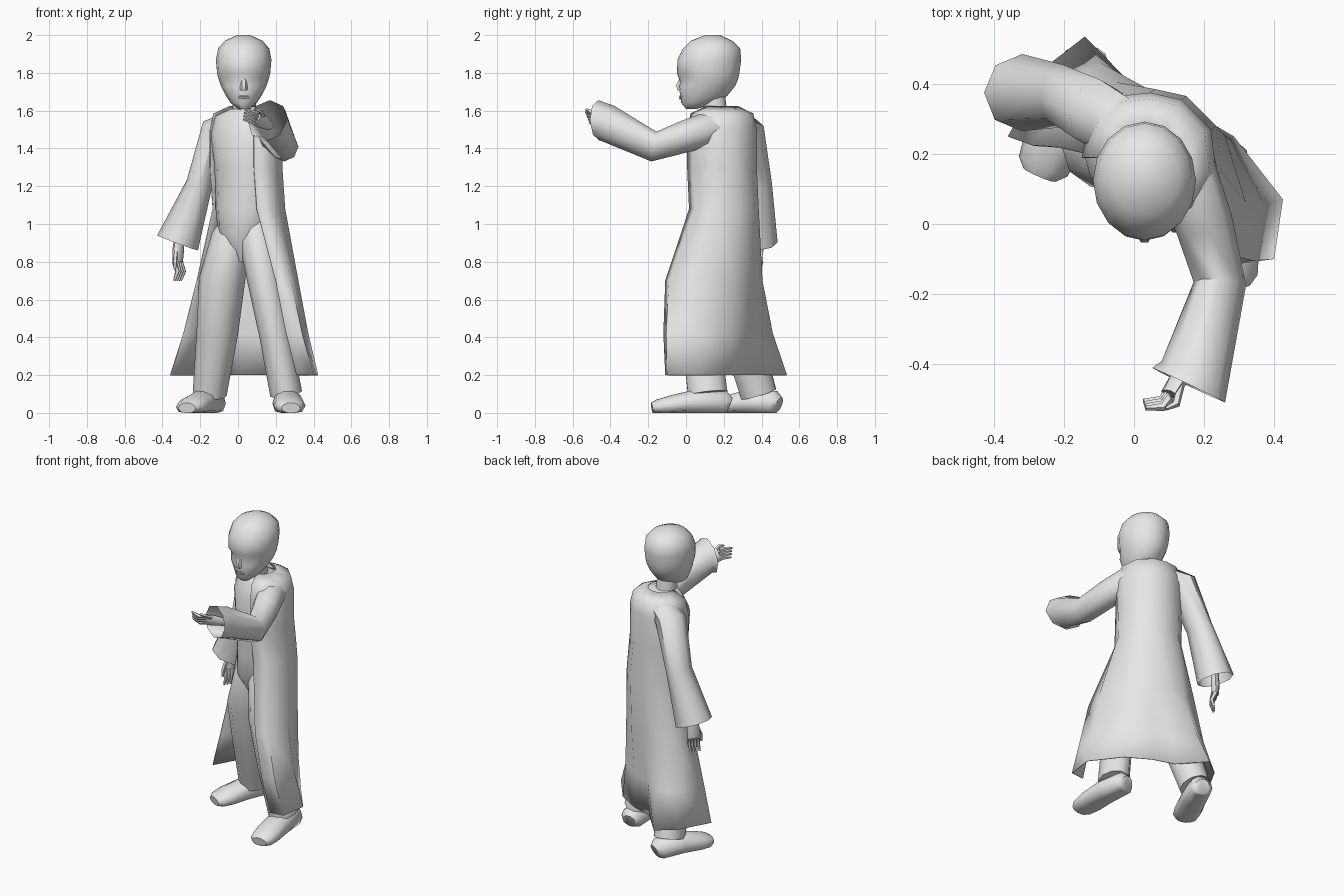
import bpy, bmesh
from math import sin, cos, pi, radians
from mathutils import Vector

cube = bpy.data.objects.get("Cube")
if cube:
    bpy.data.objects.remove(cube, do_unlink=True)

grey = bpy.data.materials.new("light_grey")
grey.use_nodes = True
grey.diffuse_color = (0.8, 0.8, 0.8, 1)
grey.node_tree.nodes["Principled BSDF"].inputs["Base Color"].default_value = (0.8, 0.8, 0.8, 1)

X, Y, Z = Vector((1, 0, 0)), Vector((0, 1, 0)), Vector((0, 0, 1))
SIDE = Vector((0.876, -0.48, 0))     # the body's left, turned towards the raised arm
BACK = Vector((0.48, 0.876, 0))


def skin(name, rings, closed=True, start=True, end=True, angle=50):
    """Bridge rings of points into one surface."""
    bm = bmesh.new()
    rows = [[bm.verts.new(p) for p in ring] for ring in rings]
    n = len(rows[0])
    for a, b in zip(rows, rows[1:]):
        for i in range(n if closed else n - 1):
            j = (i + 1) % n
            bm.faces.new((a[i], a[j], b[j], b[i]))
    if start:
        bm.faces.new(rows[0])
    if end:
        bm.faces.new(rows[-1])
    bmesh.ops.recalc_face_normals(bm, faces=bm.faces)
    mesh = bpy.data.meshes.new(name)
    bm.to_mesh(mesh)
    bm.free()
    mesh.materials.append(grey)
    ob = bpy.data.objects.new(name, mesh)
    bpy.context.collection.objects.link(ob)
    bpy.ops.object.select_all(action='DESELECT')
    ob.select_set(True)
    bpy.context.view_layer.objects.active = ob
    bpy.ops.object.shade_smooth_by_angle(angle=radians(angle))
    return ob


def ellipse(c, u, v, n):
    return [c + u * cos(2 * pi * i / n) + v * sin(2 * pi * i / n) for i in range(n)]


def tube(name, path, ref, n=10, **caps):
    """Sweep an ellipse along (x, y, z, width, height) stations."""
    pts = [Vector(p[:3]) for p in path]
    rings = []
    for i, p in enumerate(path):
        t = (pts[min(i + 1, len(pts) - 1)] - pts[max(i - 1, 0)]).normalized()
        u = t.cross(ref).normalized()
        rings.append(ellipse(pts[i], u * p[3], u.cross(t) * p[4], n))
    return skin(name, rings, **caps)


# Tunic: z, centre x, centre y, half width, half depth
tunic = [(0.8, 0.03, 0.17, 0.03, 0.05), (0.95, 0.035, 0.19, 0.14, 0.15),
         (1.08, 0.055, 0.2, 0.176, 0.165), (1.3, 0.055, 0.19, 0.183, 0.167),
         (1.48, 0.045, 0.19, 0.198, 0.165), (1.57, 0.04, 0.19, 0.17, 0.12),
         (1.61, 0.04, 0.165, 0.08, 0.075)]
skin("tunic", [ellipse(Vector((x, y, z)), SIDE * a, BACK * b, 14) for z, x, y, a, b in tunic])

# Long robe, each row running from the left front edge round the back to the right
NECK, REACH = Vector((0.04, 0.19)), Vector((0.055, 0.2))
waist = [(.1, .016), (.19, .045), (.25, .15), (.235, .28), (.15, .365), (.06, .385), (-.03, .375), (-.1, .32), (-.135, .2)]
thigh = [(.2, -.11), (.28, -.09), (.32, .06), (.26, .25), (.15, .35), (.04, .385), (-.05, .405), (-.17, .36), (-.22, .22)]
hem = [(.31, -.11), (.4, -.1), (.425, .07), (.285, .25), (.14, .335), (0, .38), (-.14, .535), (-.25, .45), (-.36, .25)]
middle = [((a + c) / 2, (b + d) / 2 - 0.01) for (a, b), (c, d) in zip(thigh, hem)]


def scaled(k):
    """Waist row drawn in or out around the neck."""
    return [NECK + (Vector(p) - REACH) * k for p in waist]


rows = [(1.625, scaled(0.45)), (1.585, scaled(0.9)), (1.5, scaled(1.0)), (1.3, scaled(1.0)),
        (1.08, waist), (0.7, thigh), (0.42, middle), (0.2, hem)]
robe = skin("robe", [[(*p, z) for p in r] for z, r in rows],
            closed=False, start=False, end=False, angle=60)
robe.modifiers.new("cloth", 'SOLIDIFY').thickness = 0.006

# Sleeves with wide open cuffs
tube("left_sleeve", [(0.08, 0.27, 1.53, .05, .05), (0.145, 0.15, 1.51, .09, .095),
                     (0.2, 0.0, 1.465, .083, .085), (0.245, -0.17, 1.41, .075, .08),
                     (0.175, -0.42, 1.535, .1, .1), (0.156, -0.46, 1.548, .115, .112)],
     Z, n=8, end=False)
cuff = bpy.data.objects["left_sleeve"].data.vertices[-8:]
for v in cuff:                       # the rim hangs upright
    v.co.y -= (v.co.z - 1.548) * 0.3
tube("right_sleeve", [(0.01, 0.25, 1.55, .07, .08), (-0.11, 0.315, 1.495, .088, .1),
                      (-0.205, 0.365, 1.21, .07, .09), (-0.32, 0.375, 0.9, .115, .11)],
     Y, n=8, end=False)


def hand(side, wrist, palm, tip, across):
    """Wrist and palm, four curled fingers and a thumb."""
    w, p, t = Vector(wrist), Vector(palm), Vector(tip)
    ref = across.cross(p - w).normalized()
    curl = ref * 0.02
    tube(side + "_palm", [(*w, .025, .022), (*w.lerp(p, 0.6), .038, .026), (*p, .04, .02)], ref, n=8)
    for k in range(4):
        off = across * (0.019 * (k - 1.5))
        mid = p.lerp(t, 0.5) + off + curl
        tube(f"{side}_finger_{k + 1}", [(*(p + off), .012, .014), (*mid, .011, .013),
                                        (*(t + off), .006, .007)], ref, n=5)
    base = w.lerp(p, 0.5) + across * 0.02
    out = p + across * 0.05 + curl
    tube(side + "_thumb", [(*base, .013, .013), (*out, .012, .012),
                           (*(out + (t - p) * 0.4), .006, .006)], ref, n=5)


hand("left", (0.17, -0.38, 1.52), (0.1, -0.485, 1.56), (0.03, -0.515, 1.58), Vector((0.1, -0.35, 0.9)))
hand("right", (-0.31, 0.38, 0.96), (-0.32, 0.375, 0.8), (-0.32, 0.36, 0.7), Vector((-0.6, -0.8, 0)))

# Trouser legs
tube("left_trouser", [(0.08, 0.19, 1.08, .06, .09), (0.1, 0.14, 0.93, .098, .115),
                      (0.14, 0.08, 0.7, .09, .11), (0.2, 0.08, 0.4, .085, .105),
                      (0.255, 0.115, 0.1, .085, .11)], Y)
tube("right_trouser", [(0.02, 0.22, 1.08, .06, .09), (-0.035, 0.21, 0.93, .105, .12),
                       (-0.085, 0.22, 0.7, .122, .12), (-0.11, 0.29, 0.42, .11, .11),
                       (-0.15, 0.385, 0.1, .09, .1)], Y)


def shoe(name, heel, toe):
    """Rounded shoe with a flat sole."""
    h, t = Vector(heel), Vector(toe)
    form = [(0, .045, .04, .045), (.06, .07, .05, .07), (.45, .08, .055, .07),
            (.75, .085, .04, .055), (.93, .075, .03, .042), (1, .05, .025, .03)]
    ob = tube(name, [(*h.lerp(t, f), z, w, r) for f, w, z, r in form], Z)
    for v in ob.data.vertices:
        v.co.z = max(v.co.z, 0)


shoe("left_shoe", (0.25, 0.23), (0.28, -0.18))
shoe("right_shoe", (-0.12, 0.49), (-0.27, 0.14))

# Neck
tube("neck", [(0.035, 0.16, 1.55, .065, .065), (0.03, 0.14, 1.72, .06, .065)], Y)

# Head: z, front y, back y, half width
levels = [(1.61, 0.0, 0.06, .03), (1.64, -.025, .16, .068), (1.68, -.03, .22, .095),
          (1.73, -.04, .26, .12), (1.77, -.038, .277, .134), (1.8, -.048, .283, .141),
          (1.87, -.045, .292, .147), (1.93, -.015, .287, .135), (1.97, .025, .245, .1),
          (2.0, .1, .18, .035)]
head = skin("head", [ellipse(Vector((0.03, (f + b) / 2, z)), X * w, Y * ((b - f) / 2), 16)
                     for z, f, b, w in levels])
# Press the eye sockets into the face
for v in head.data.vertices:
    if abs(v.co.z - 1.77) < 0.01 and v.co.y < 0.05 and abs(v.co.x - 0.03) > 0.02:
        v.co.y += 0.014

# Nose and lips
tube("nose", [(0.03, -0.014, 1.78, .014, .014), (0.03, -0.036, 1.73, .02, .02),
              (0.03, -0.03, 1.71, .02, .016)], Y, n=6)
for name, z in (("upper_lip", 1.676), ("lower_lip", 1.664)):
    tube(name, [(0.0, -0.02, z, .002, .002), (0.03, -0.029, z, .008, .006),
                (0.06, -0.02, z, .002, .002)], Z, n=6)
